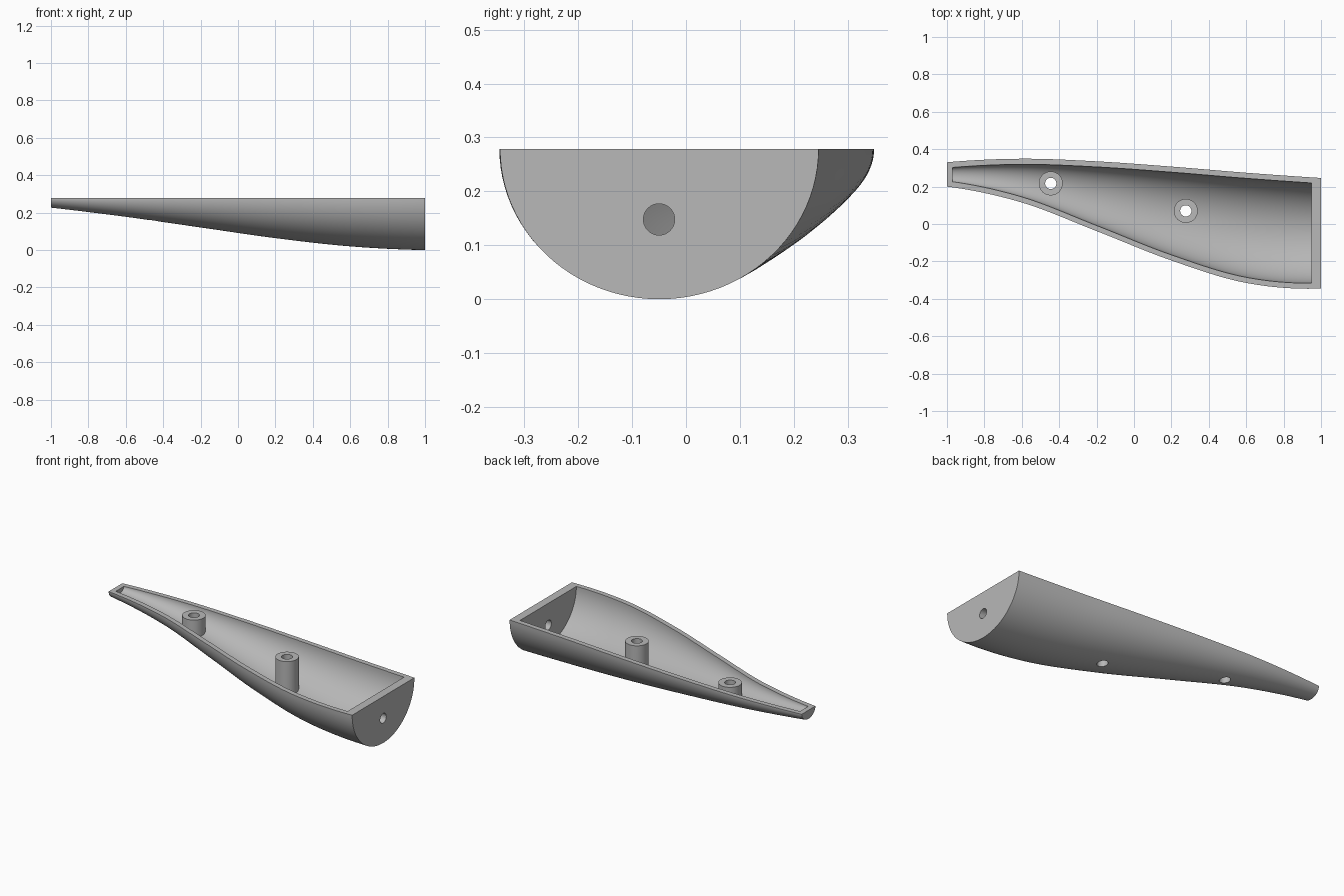
import bpy, bmesh, math

if "Cube" in bpy.data.objects:
    bpy.data.objects.remove(bpy.data.objects["Cube"], do_unlink=True)

RIM = 0.279
WALL = 0.03
# Edge stations, evenly spaced from the narrow end to the wide end
BACK = [0.33, 0.349, 0.335, 0.307, 0.274, 0.246]
FRONT = [0.2, 0.115, -0.038, -0.195, -0.315, -0.345]
KEEL = [0.227, 0.178, 0.121, 0.064, 0.02, 0.0]

grey = bpy.data.materials.new("plain grey")
grey.use_nodes = True
colour = (0.48, 0.48, 0.48, 1)
grey.diffuse_color = colour
grey.node_tree.nodes["Principled BSDF"].inputs["Base Color"].default_value = colour


def curve(v, x):
    """Smooth curve through evenly spaced stations over x = -1..1."""
    n = len(v) - 1
    p = [3 * v[0] - 3 * v[1] + v[2]] + v + [3 * v[n] - 3 * v[n - 1] + v[n - 2]]
    u = (x + 1) / 2 * n
    i = min(int(u), n - 1)
    t = u - i
    a, b, c, d = p[i:i + 4]
    return b + t / 2 * (c - a + t * (2 * a - 5 * b + 4 * c - d + t * (3 * (b - c) + d - a)))


def finish(bm, name):
    bmesh.ops.recalc_face_normals(bm, faces=bm.faces)
    mesh = bpy.data.meshes.new(name)
    bm.to_mesh(mesh)
    bm.free()
    mesh.materials.append(grey)
    obj = bpy.data.objects.new(name, mesh)
    bpy.context.collection.objects.link(obj)
    return obj


def half_loft(name, x0, x1, inset=0, raise_top=0, steps=56, arc=48):
    """Half-elliptical sections lofted along x, closed at both ends."""
    bm = bmesh.new()
    rings = []
    for i in range(steps + 1):
        x = x0 + (x1 - x0) * i / steps
        back, front = curve(BACK, x), curve(FRONT, x)
        mid, half = (back + front) / 2, (back - front) / 2 - inset
        depth = RIM - curve(KEEL, x) - inset
        pts = [(mid + half * math.cos(math.pi * k / arc),
                RIM - depth * math.sin(math.pi * k / arc)) for k in range(arc + 1)]
        if raise_top:
            pts += [(mid - half, RIM + raise_top), (mid + half, RIM + raise_top)]
        rings.append([bm.verts.new((x, y, z)) for y, z in pts])
    for a, b in zip(rings, rings[1:]):
        for k in range(len(a)):
            j = (k + 1) % len(a)
            bm.faces.new((a[k], a[j], b[j], b[k]))
    bm.faces.new(rings[0])
    bm.faces.new(rings[-1])
    return finish(bm, name)


def cylinder(name, radius, length, location, along_x=False):
    bm = bmesh.new()
    bmesh.ops.create_cone(bm, cap_ends=True, segments=48, radius1=radius,
                          radius2=radius, depth=length)
    obj = finish(bm, name)
    obj.location = location
    if along_x:
        obj.rotation_euler.y = math.pi / 2
    return obj


def subtract(target, cutter):
    cutter.hide_render = True
    mod = target.modifiers.new("cut", "BOOLEAN")
    mod.operation = "DIFFERENCE"
    mod.solver = "EXACT"
    mod.object = cutter
    bpy.context.view_layer.objects.active = target
    bpy.ops.object.modifier_apply(modifier=mod.name)
    bpy.data.objects.remove(cutter, do_unlink=True)


# Outer body and the cavity hollowed out of it
shell = half_loft("half_shell", -1, 1)
cavity = half_loft("cavity", -0.97, 0.95, WALL, 0.05)

# Screw posts stand where the cavity is left uncut
posts = [(-0.445, 0.217), (0.277, 0.07)]
for x, y in posts:
    subtract(cavity, cylinder("post", 0.064, 1, (x, y, 0.2)))
subtract(shell, cavity)

# Screw holes through the posts, and a hole through the wide end wall
for x, y in posts:
    subtract(shell, cylinder("screw_hole", 0.03, 1.1, (x, y, 0.2)))
subtract(shell, cylinder("end_hole", 0.029, 0.2, (1, -0.05, 0.148), True))

# Smooth shading with crisp rims
bpy.ops.object.select_all(action="DESELECT")
shell.select_set(True)
bpy.context.view_layer.objects.active = shell
bpy.ops.object.shade_smooth_by_angle(angle=math.radians(30))
